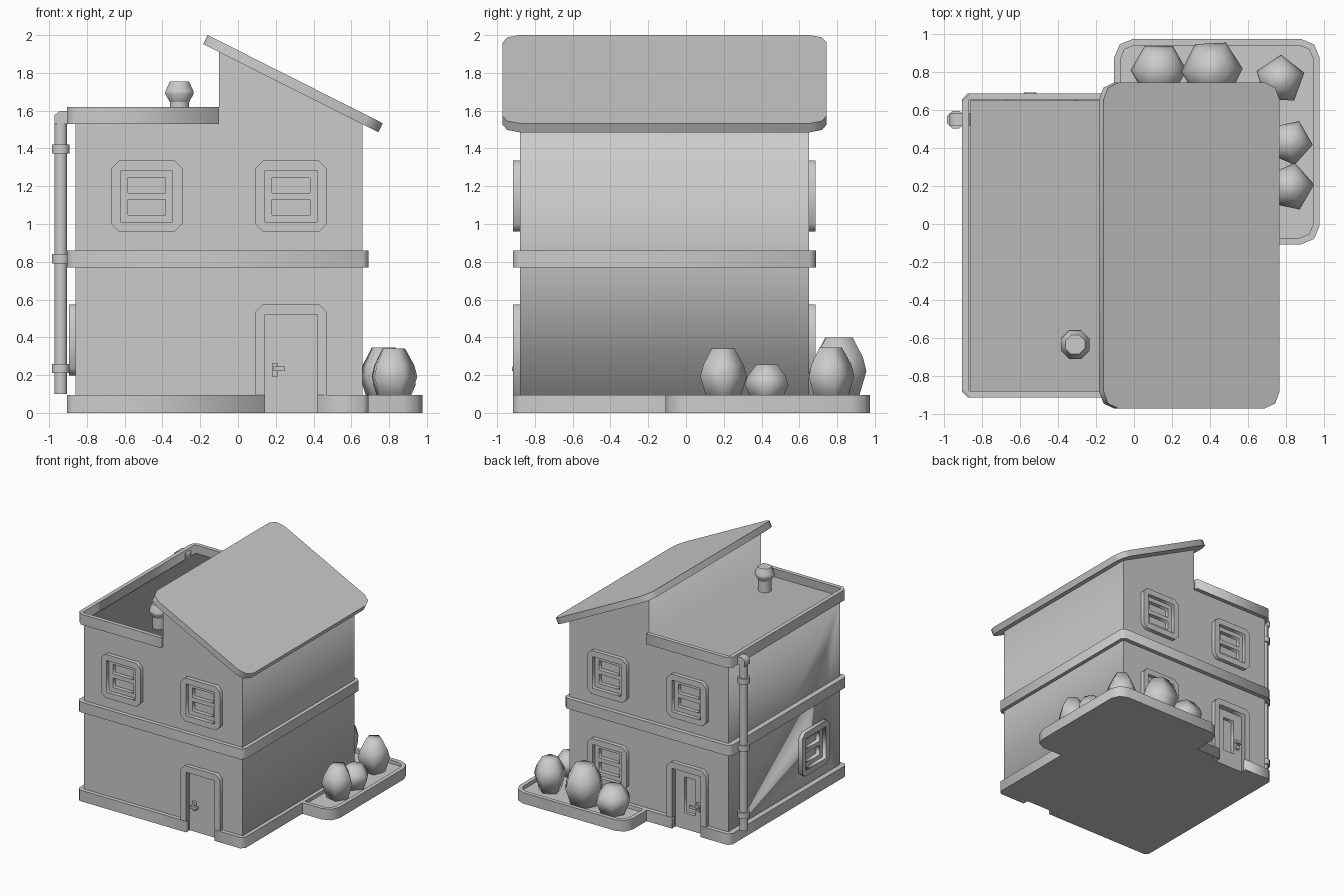
import bpy, bmesh, math
from mathutils import Matrix, Vector

if "Cube" in bpy.data.objects:
    bpy.data.objects.remove(bpy.data.objects["Cube"])


def frame(origin, u, v, w):
    m = Matrix((u, v, w)).transposed().to_4x4()
    m.translation = Vector(origin)
    return m


def finish(name, bm):
    bmesh.ops.remove_doubles(bm, verts=bm.verts, dist=1e-5)
    bmesh.ops.recalc_face_normals(bm, faces=bm.faces)
    me = bpy.data.meshes.new(name)
    bm.to_mesh(me)
    bm.free()
    ob = bpy.data.objects.new(name, me)
    bpy.context.collection.objects.link(ob)
    return ob


def prism(name, loops, w0, w1, m=Matrix()):
    """Extrude 2D loops (outer first, then holes) from w0 to w1 in frame m."""
    cu = bpy.data.curves.new(name, 'CURVE')
    cu.dimensions, cu.fill_mode, cu.extrude = '2D', 'BOTH', (w1 - w0) / 2
    for loop in loops:
        sp = cu.splines.new('POLY')
        sp.points.add(len(loop) - 1)
        for p, (x, y) in zip(sp.points, loop):
            p.co = (x, y, 0, 1)
        sp.use_cyclic_u = True
    tmp = bpy.data.objects.new(name + "_tmp", cu)
    bpy.context.collection.objects.link(tmp)
    ev = tmp.evaluated_get(bpy.context.evaluated_depsgraph_get())
    bm = bmesh.new()
    bm.from_mesh(ev.to_mesh())
    ev.to_mesh_clear()
    bpy.data.objects.remove(tmp)
    bpy.data.curves.remove(cu)
    bm.transform(m @ Matrix.Translation((0, 0, (w0 + w1) / 2)))
    return finish(name, bm)


def rect(x0, x1, y0, y1, r=0, segs=1):
    """Rectangle with optional rounded (segs > 1) or chamfered corners."""
    if not r:
        return [(x0, y0), (x1, y0), (x1, y1), (x0, y1)]
    pts = []
    for i, (cx, cy) in enumerate(((x1 - r, y1 - r), (x0 + r, y1 - r),
                                  (x0 + r, y0 + r), (x1 - r, y0 + r))):
        for k in range(segs + 1):
            a = math.pi / 2 * (i + k / segs)
            pts.append((cx + r * math.cos(a), cy + r * math.sin(a)))
    return pts


def lathe(name, profile, sides, x, y, turn=0.0, angle=180):
    bm = bmesh.new()
    rings = [[bm.verts.new((x + r * math.cos(turn + 2 * math.pi * i / sides),
                            y + r * math.sin(turn + 2 * math.pi * i / sides), z))
              for i in range(sides)] for r, z in profile]
    for a, b in zip(rings, rings[1:]):
        for i in range(sides):
            j = (i + 1) % sides
            bm.faces.new((a[i], a[j], b[j], b[i]))
    bm.faces.new(rings[0])
    bm.faces.new(rings[-1])
    ob = finish(name, bm)
    bpy.ops.object.select_all(action='DESELECT')
    ob.select_set(True)
    bpy.context.view_layer.objects.active = ob
    bpy.ops.object.shade_smooth_by_angle(angle=math.radians(angle))
    return ob


def cut(ob, cutter):
    mod = ob.modifiers.new("openings", 'BOOLEAN')
    mod.operation, mod.solver, mod.object = 'DIFFERENCE', 'EXACT', cutter
    bpy.context.view_layer.objects.active = ob
    bpy.ops.object.modifier_apply(modifier=mod.name)
    bpy.data.objects.remove(cutter)


# wall frames: u along the wall, v up, w outwards
X, Y, Z = Vector((1, 0, 0)), Vector((0, 1, 0)), Vector((0, 0, 1))
front = frame((0, -0.88, 0), X, Z, -Y)
back = frame((0, 0.65, 0), X, Z, Y)
left = frame((-0.86, 0, 0), Y, Z, -X)

# house body with sloped upper right part
side_on = frame((0, 0, 0), X, Z, -Y)
body = prism("house_walls", [[(-0.86, 0.02), (0.66, 0.02), (0.66, 1.54), (-0.1, 1.92),
                              (-0.1, 1.55), (-0.86, 1.55)]], -0.65, 0.88, side_on)

# base and floor band
outer = rect(-0.905, 0.692, -0.915, 0.687, 0.03)
base = prism("base_plinth", [outer], 0, 0.095)
prism("floor_band", [outer, rect(-0.8, 0.6, -0.82, 0.59)], 0.77, 0.86)

# flat roof parapet, open towards the upper wall
prism("roof_parapet", [[(-0.1, -0.915), (-0.1, -0.88), (-0.87, -0.88), (-0.87, 0.652),
                        (-0.1, 0.652), (-0.1, 0.687), (-0.865, 0.687), (-0.905, 0.647),
                        (-0.905, -0.875), (-0.865, -0.915)]], 1.53, 1.62)

# sloped roof slab
d = Vector((0.927, 0, -0.467)).normalized()
n = Vector((0.467, 0, 0.927)).normalized()
prism("sloped_roof", [rect(0, 1.038, -0.972, 0.745, 0.09, 2)], -0.053, 0,
      frame((-0.16, 0, 2.0), d, Y, n))


# windows: recess, outer frame, sash with two panes
def window(name, m, u, v):
    cut(body, prism("cutter", [rect(u - .137, u + .137, v - .137, v + .137)], -0.035, 0.1, m))
    prism(name + "_frame", [rect(u - .188, u + .188, v - .188, v + .188, 0.04),
                            rect(u - .137, u + .137, v - .137, v + .137)], -0.01, 0.035, m)
    prism(name + "_sash", [rect(u - .137, u + .137, v - .137, v + .137),
                           rect(u - .1, u + .1, v + .018, v + .1),
                           rect(u - .1, u + .1, v - .1, v - .018)], -0.035, 0.0, m)


for label, m, u, v in (("front_left", front, -0.483, 1.147), ("front_right", front, 0.28, 1.147),
                       ("back_left", back, -0.483, 1.147), ("back_right", back, 0.28, 1.147),
                       ("back_lower", back, 0.28, 0.387), ("side", left, -0.5, 0.387)):
    window("window_" + label, m, u, v)


# doors: recess, frame, handle
def door(name, m, u):
    hole = rect(u - .137, u + .137, -0.1, 0.52)
    for ob in (body, base):
        cut(ob, prism("cutter", [hole], -0.015, 0.1, m))
    a, b = 0.188, 0.137
    prism(name + "_frame", [[(u - a, 0), (u - b, 0), (u - b, .52), (u + b, .52), (u + b, 0),
                             (u + a, 0), (u + a, .535), (u + a - .04, .575),
                             (u - a + .04, .575), (u - a, .535)]], -0.01, 0.035, m)
    prism(name + "_handle_plate", [rect(u - .1, u - .07, .19, .265)], -0.02, 0.005, m)
    prism(name + "_handle_stem", [rect(u - .095, u - .072, .222, .245)], 0, 0.03, m)
    prism(name + "_handle_lever", [rect(u - .095, u - .03, .222, .245)], 0.02, 0.042, m)


door("front_door", front, 0.28)
door("back_door", back, -0.483)
cut(body, prism("cutter", [rect(-.535, -.43, .14, .45)], -0.045, 0.1, back))  # back door pane

# garden bed with raised rim
prism("garden_rim", [rect(-0.105, 0.978, -0.108, 0.975, 0.1, 2),
                     rect(-0.07, 0.943, -0.073, 0.94, 0.07, 2)], 0, 0.095)
prism("garden_soil", [rect(-0.09, 0.96, -0.09, 0.96, 0.09, 2)], 0, 0.065)

# bushes: x, y, radius, top, sides, turn
for i, (x, y, r, top, sides, turn) in enumerate((
        (0.13, 0.81, 0.148, 0.29, 6, 0), (0.41, 0.81, 0.163, 0.40, 6, 0.05),
        (0.77, 0.76, 0.132, 0.345, 5, 0.28), (0.82, 0.43, 0.122, 0.255, 5, -0.1),
        (0.82, 0.195, 0.13, 0.34, 5, 0.1))):
    h = top - 0.06
    lathe(f"bush_{i + 1}", [(r * 0.68, 0.06), (r, 0.06 + h * 0.47), (r * 0.88, 0.06 + h * 0.68),
                            (r * 0.5, top)], sides, x, y, turn)

# roof vent
lathe("roof_vent_pipe", [(0.055, 1.54), (0.055, 1.66)], 8, -0.31, -0.635, math.pi / 8, 50)
lathe("roof_vent_cap", [(0.055, 1.645), (0.082, 1.69), (0.08, 1.703), (0.055, 1.755)],
      8, -0.31, -0.635, math.pi / 8, 50)

# drainpipe with elbow and clamps
lathe("drainpipe", [(0.036, 0.1), (0.036, 1.56)], 8, -0.938, 0.55, math.pi / 8, 50)
prism("drainpipe_elbow", [[(-0.972, 1.53), (-0.9, 1.53), (-0.86, 1.54), (-0.86, 1.598),
                           (-0.945, 1.598), (-0.972, 1.575)]], -0.585, -0.515, side_on)
for i, z in enumerate((0.235, 0.817, 1.397)):
    lathe(f"pipe_clamp_{i + 1}", [(0.05, z - 0.025), (0.05, z + 0.025)], 8, -0.938, 0.55,
          math.pi / 8, 50)
